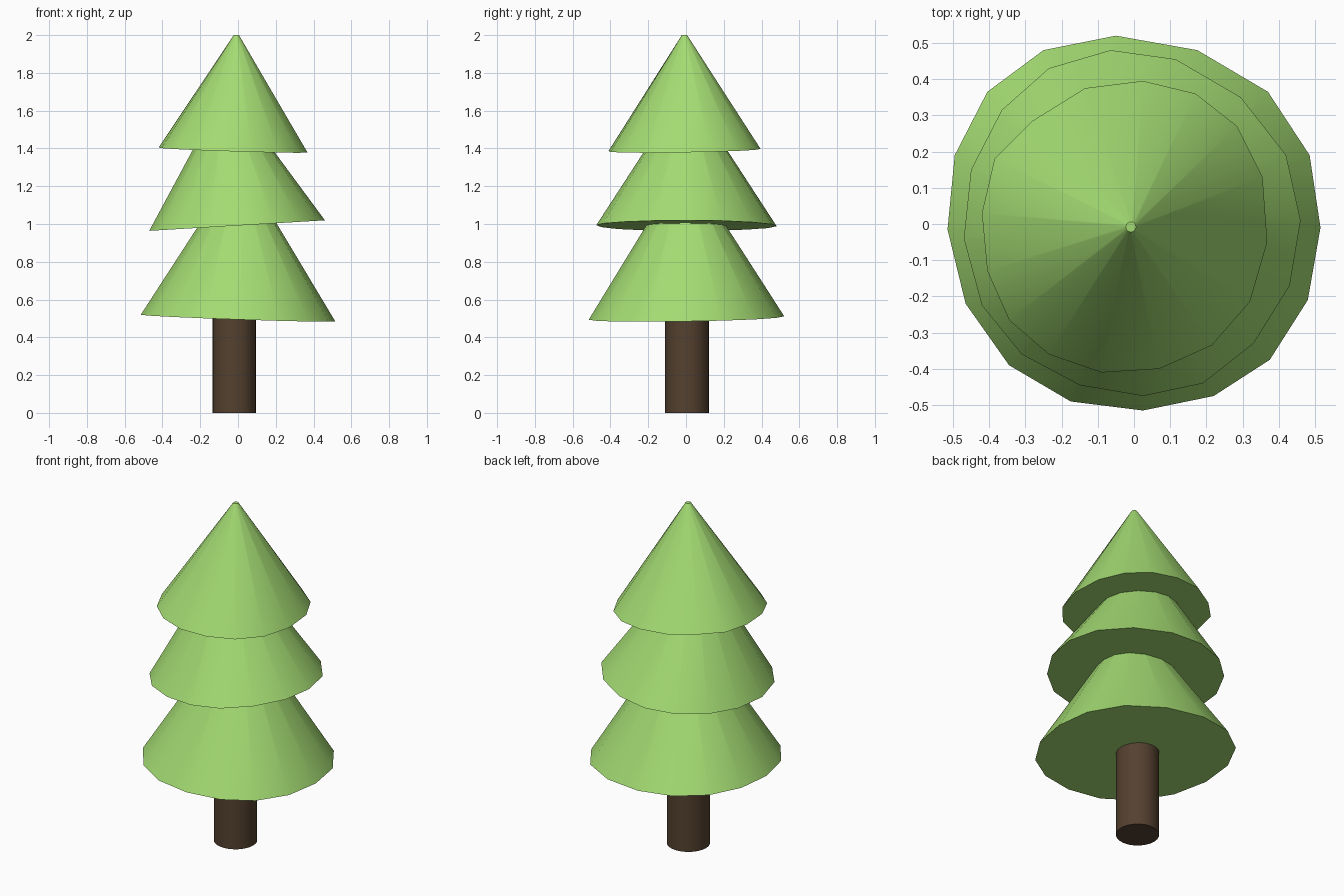
import bpy, bmesh, math

if "Cube" in bpy.data.objects:
    bpy.data.objects.remove(bpy.data.objects["Cube"])


def material(name, rgb):
    m = bpy.data.materials.new(name)
    m.diffuse_color = (*rgb, 1)
    m.use_nodes = True
    m.node_tree.nodes["Principled BSDF"].inputs["Base Color"].default_value = m.diffuse_color
    return m


green = material("leaf_green", (0.37, 0.71, 0.17))
brown = material("bark_brown", (0.09, 0.053, 0.029))


def smooth(ob):
    bpy.ops.object.select_all(action='DESELECT')
    ob.select_set(True)
    bpy.context.view_layer.objects.active = ob
    bpy.ops.object.shade_smooth_by_angle(angle=math.radians(35))


def foliage(name, outline, base, apex, tip=0.035):
    """Slightly uneven tilted cone; base = (height, x slope, y slope)."""
    bm = bmesh.new()
    low, high = [], []
    for x, y in outline:
        z = base[0] + base[1] * x + base[2] * y
        low.append(bm.verts.new((x, y, z)))
        high.append(bm.verts.new((apex[0] + (x - apex[0]) * tip,
                                  apex[1] + (y - apex[1]) * tip, apex[2])))
    n = len(outline)
    for i in range(n):
        j = (i + 1) % n
        bm.faces.new((low[i], low[j], high[j], high[i]))
    bm.faces.new(low)
    bm.faces.new(high)
    bmesh.ops.recalc_face_normals(bm, faces=bm.faces)
    mesh = bpy.data.meshes.new(name)
    bm.to_mesh(mesh)
    bm.free()
    ob = bpy.data.objects.new(name, mesh)
    bpy.context.collection.objects.link(ob)
    mesh.materials.append(green)
    smooth(ob)


# Foliage tiers, each a 16-sided hand-cut outline
foliage("lower_foliage", [
    (-.05, .52), (.175, .48), (.37, .365), (.485, .19), (.515, -.01), (.48, -.21),
    (.375, -.375), (.22, -.475), (.025, -.515), (-.175, -.49), (-.345, -.39),
    (-.465, -.22), (-.515, -.015), (-.495, .19), (-.405, .365), (-.25, .48)],
    (0.502, -0.034, 0.015), (0.009, -0.005, 1.30))
foliage("middle_foliage", [
    (-.065, .48), (.115, .455), (.295, .35), (.42, .19), (.46, .01), (.43, -.17),
    (.33, -.33), (.19, -.44), (.025, -.475), (-.15, -.445), (-.31, -.36),
    (-.42, -.225), (-.47, -.04), (-.45, .15), (-.365, .315), (-.235, .43)],
    (0.992, 0.06, 0.0), (-0.06, 0.0, 1.70))
foliage("upper_foliage", [
    (.025, .395), (.17, .36), (.285, .27), (.355, .13), (.368, -.05), (.32, -.215),
    (.215, -.335), (.07, -.4), (-.09, -.41), (-.235, -.36), (-.345, -.265),
    (-.405, -.13), (-.42, .03), (-.385, .18), (-.28, .285), (-.135, .375)],
    (1.391, -0.032, 0.018), (-0.008, -0.008, 2.0))

# Trunk
bpy.ops.mesh.primitive_cylinder_add(vertices=24, radius=0.116, depth=0.53,
                                    location=(-0.02, 0.006, 0.265))
trunk = bpy.context.object
trunk.name = "trunk"
trunk.data.materials.append(brown)
smooth(trunk)
